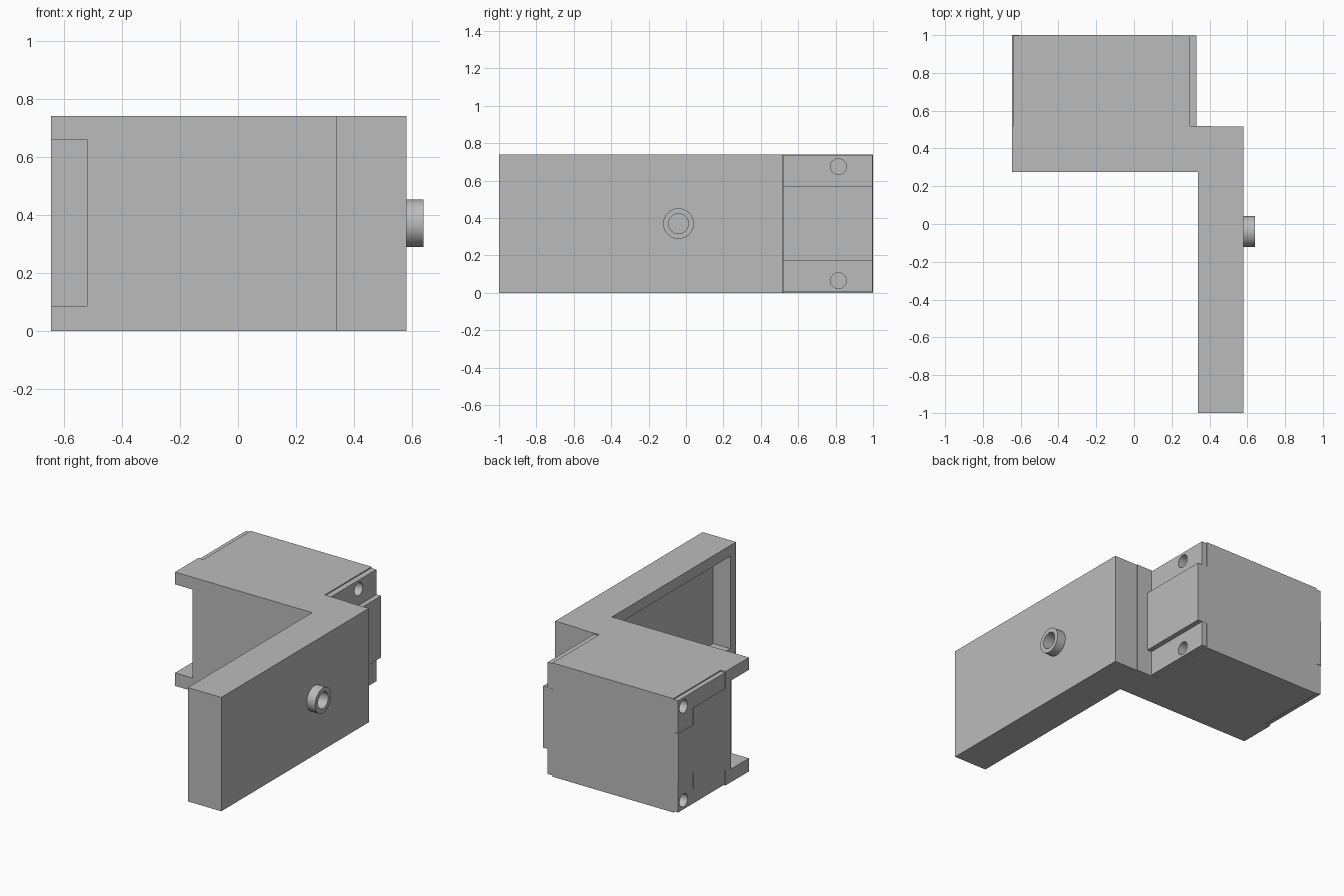
import bpy
import bmesh
import math
from mathutils import Matrix

old = bpy.data.objects.get("Cube")
if old:
    bpy.data.objects.remove(old, do_unlink=True)

HEIGHT = 0.74
grey = bpy.data.materials.new("plain grey")
grey.use_nodes = True
grey.diffuse_color = (0.5, 0.5, 0.5, 1)
grey.node_tree.nodes["Principled BSDF"].inputs["Base Color"].default_value = (0.5, 0.5, 0.5, 1)


def finish(name, bm):
    bmesh.ops.recalc_face_normals(bm, faces=bm.faces)
    mesh = bpy.data.meshes.new(name)
    bm.to_mesh(mesh)
    bm.free()
    mesh.materials.append(grey)
    obj = bpy.data.objects.new(name, mesh)
    bpy.context.collection.objects.link(obj)
    return obj


def extrude(name, points, z0, z1):
    bm = bmesh.new()
    face = bm.faces.new([bm.verts.new((x, y, z0)) for x, y in points])
    new = bmesh.ops.extrude_face_region(bm, geom=[face])["geom"]
    verts = [v for v in new if isinstance(v, bmesh.types.BMVert)]
    bmesh.ops.translate(bm, verts=verts, vec=(0, 0, z1 - z0))
    return finish(name, bm)


def box(name, x, y, z):
    return extrude(name, [(x[0], y[0]), (x[1], y[0]), (x[1], y[1]), (x[0], y[1])], *z)


def rod(name, x0, x1, y, z, radius):
    bm = bmesh.new()
    place = Matrix.Translation(((x0 + x1) / 2, y, z)) @ Matrix.Rotation(math.pi / 2, 4, "Y")
    bmesh.ops.create_cone(bm, cap_ends=True, segments=48, radius1=radius,
                          radius2=radius, depth=abs(x1 - x0), matrix=place)
    return finish(name, bm)


def carve(obj, cutters):
    for cutter in cutters:
        mod = obj.modifiers.new("cut", "BOOLEAN")
        mod.operation = "DIFFERENCE"
        mod.solver = "EXACT"
        mod.object = cutter
    bpy.ops.object.select_all(action="DESELECT")
    bpy.context.view_layer.objects.active = obj
    obj.select_set(True)
    for mod in list(obj.modifiers):
        bpy.ops.object.modifier_apply(modifier=mod.name)


# Stepped main housing with its long arm
housing = extrude("housing", [
    (-0.645, 0.275), (0.34, 0.275), (0.34, -1), (0.58, -1), (0.58, 0.515),
    (0.41, 0.515), (0.41, 0.52), (0.26, 0.52), (0.26, 1), (-0.61, 1),
    (-0.61, 0.515), (-0.645, 0.515)], 0, HEIGHT)

# Side plates, slightly inset from the housing edges
edge = (0.007, HEIGHT - 0.007)
left_plate = box("left_plate", (0.25, 0.297), (0.517, 0.997), edge)
right_plate = box("right_plate", (-0.641, -0.6), (0.517, 0.997), edge)

# Raised pads between the screw holes
box("left_pad", (0.25, 0.33), (0.512, 0.998), (0.17, 0.57))
box("right_pad_back", (-0.645, -0.6), (0.84, 1), (0.21, 0.52))
box("right_pad_front", (-0.645, -0.6), (0.514, 0.842), (0.1, 0.63))

# Round boss on the arm
boss = rod("boss", 0.56, 0.64, -0.04, 0.37, 0.082)

# Cutters: open corner notch, arm recess, boss bore and screw holes
notch = box("notch_cutter", (-0.75, -0.52), (0.2, 0.46), (0.085, 0.66))
recess = box("recess_cutter", (0.3, 0.464), (-0.94, 0.215), (0.07, 0.67))
bore = rod("bore_cutter", 0.52, 0.7, -0.04, 0.37, 0.053)
left_holes = [rod("left_hole_cutter", 0.18, 0.4, 0.815, z, 0.042) for z in (0.065, 0.675)]
right_holes = [rod("right_hole_cutter", -0.7, -0.52, 0.94, z, 0.042) for z in (0.065, 0.675)]

carve(housing, [notch, recess, bore] + left_holes + right_holes)
carve(left_plate, left_holes)
carve(right_plate, right_holes)
carve(boss, [bore])
for cutter in [notch, recess, bore] + left_holes + right_holes:
    bpy.data.objects.remove(cutter, do_unlink=True)

# Smooth the round parts while keeping edges crisp
for obj in (housing, left_plate, right_plate, boss):
    bpy.ops.object.select_all(action="DESELECT")
    bpy.context.view_layer.objects.active = obj
    obj.select_set(True)
    bpy.ops.object.shade_smooth_by_angle(angle=math.radians(30))
